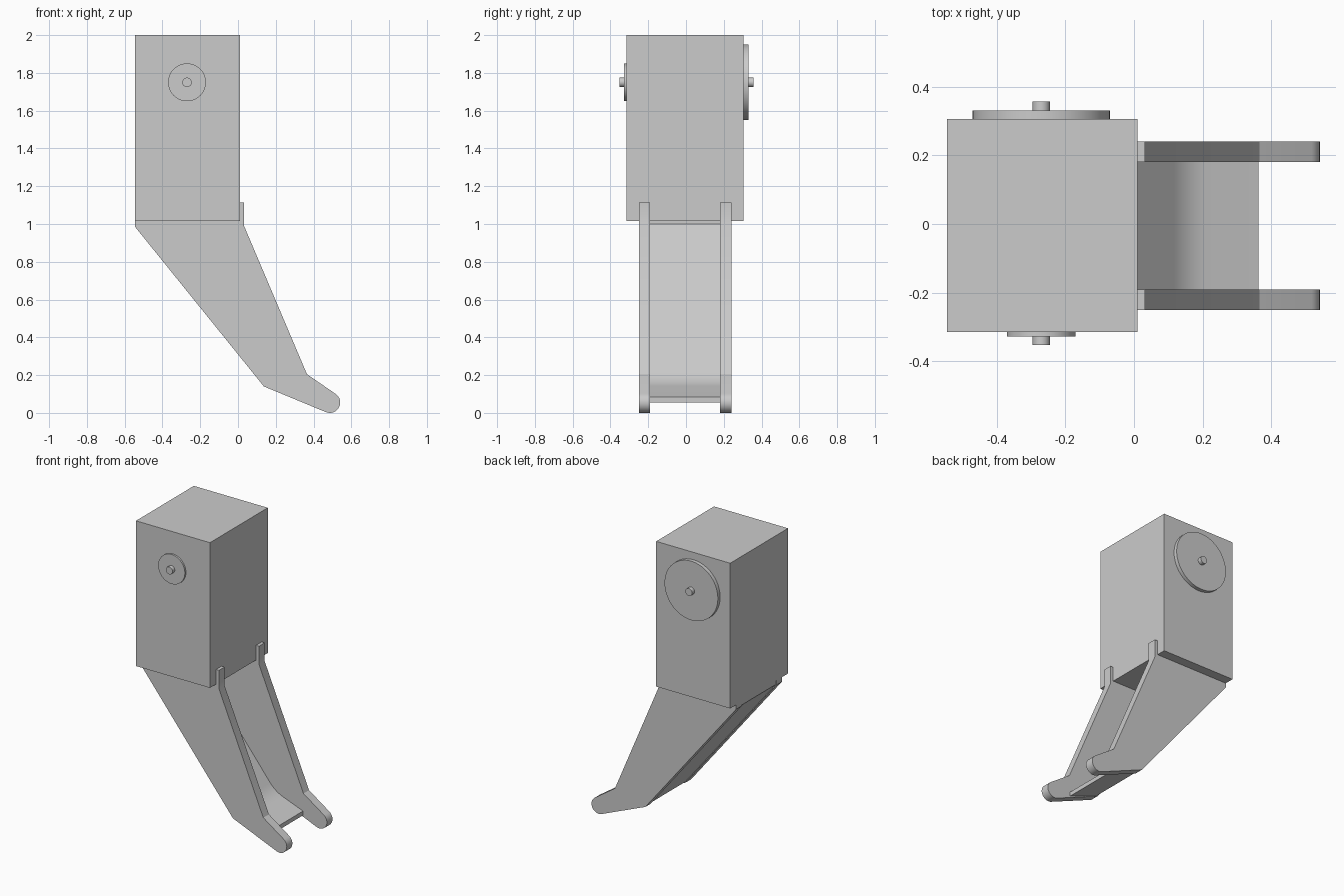
import bpy
import bmesh
import math
from mathutils import Vector

if "Cube" in bpy.data.objects:
    bpy.data.objects.remove(bpy.data.objects["Cube"], do_unlink=True)

# One plain grey for the whole assembly
GREY = (0.6, 0.6, 0.6, 1.0)
grey = bpy.data.materials.new("plain_grey")
grey.use_nodes = True
grey.diffuse_color = GREY
grey.node_tree.nodes["Principled BSDF"].inputs["Base Color"].default_value = GREY


def extrude_profile(name, points, y0, y1, smooth=False):
    """Solid from an x-z outline stretched between y0 and y1."""
    bm = bmesh.new()
    face = bm.faces.new([bm.verts.new((x, y0, z)) for x, z in points])
    moved = bmesh.ops.extrude_face_region(bm, geom=[face])["geom"]
    verts = [v for v in moved if isinstance(v, bmesh.types.BMVert)]
    bmesh.ops.translate(bm, verts=verts, vec=(0, y1 - y0, 0))
    bmesh.ops.recalc_face_normals(bm, faces=bm.faces)
    mesh = bpy.data.meshes.new(name)
    bm.to_mesh(mesh)
    bm.free()
    mesh.materials.append(grey)
    obj = bpy.data.objects.new(name, mesh)
    bpy.context.collection.objects.link(obj)
    if smooth:
        smooth_object(obj)
    return obj


def smooth_object(obj):
    bpy.ops.object.select_all(action="DESELECT")
    obj.select_set(True)
    bpy.context.view_layer.objects.active = obj
    bpy.ops.object.shade_smooth_by_angle(angle=math.radians(25))


def disc(name, radius, y0, y1):
    """Cylinder along y, centred on the pivot."""
    bpy.ops.mesh.primitive_cylinder_add(
        vertices=64, radius=radius, depth=abs(y1 - y0),
        location=(-0.27, (y0 + y1) / 2, 1.75), rotation=(math.pi / 2, 0, 0))
    obj = bpy.context.object
    obj.name = name
    obj.data.materials.append(grey)
    smooth_object(obj)


# Upper block
extrude_profile("upper_block",
                [(-0.545, 1.015), (0.01, 1.015), (0.01, 2.0), (-0.545, 2.0)],
                -0.315, 0.305)

# Pivot discs and shaft ends
disc("front_disc", 0.10, -0.327, -0.31)
disc("front_shaft", 0.025, -0.352, -0.32)
disc("back_disc", 0.20, 0.30, 0.33)
disc("back_shaft", 0.025, 0.32, 0.357)

# Two side plates with a rounded toe and a small tab against the block
TOE, TOE_R = Vector((0.486, 0.055)), 0.055
toe = []
for i in range(17):
    a = math.radians(-112 + i * (168 / 16))
    toe.append((TOE.x + TOE_R * math.cos(a), TOE.y + TOE_R * math.sin(a)))
plate = ([(-0.545, 1.015), (-0.545, 0.985), (0.137, 0.14)] + toe +
         [(0.365, 0.205), (0.032, 0.99), (0.032, 1.115),
          (0.01, 1.115), (0.01, 1.015)])
for side, y0, y1 in (("right", -0.25, -0.19), ("left", 0.18, 0.24)):
    extrude_profile(side + "_plate", plate, y0, y1, smooth=True)

# Bent web joining the plates along their rear edge, with a soft inner bend
p0, p1, p2 = Vector((0.115, 0.212)), Vector((0.153, 0.165)), Vector((0.209, 0.143))
bend = []
for i in range(9):
    t = i / 8
    bend.append(tuple((1 - t) ** 2 * p0 + 2 * t * (1 - t) * p1 + t * t * p2))
web = ([(-0.518, 1.015), (-0.541, 1.015), (-0.541, 0.988),
        (0.139, 0.145), (0.362, 0.056), (0.362, 0.085)] +
       bend[::-1] + [(-0.518, 1.0)])
extrude_profile("bent_web", web, -0.19, 0.18, smooth=True)
